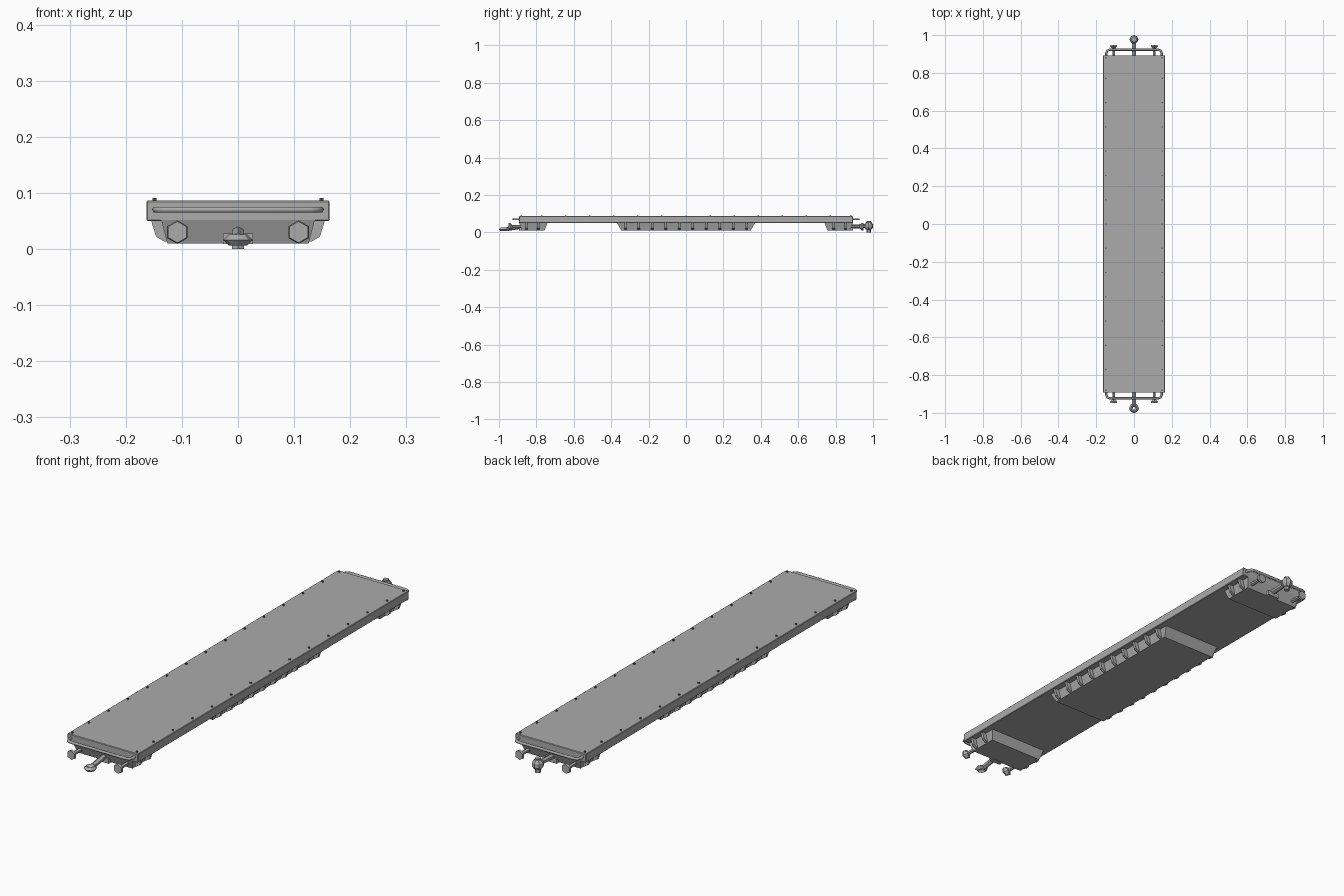
import bpy, bmesh, math
from mathutils import Vector

if "Cube" in bpy.data.objects:
    bpy.data.objects.remove(bpy.data.objects["Cube"])


def material(name, v):
    m = bpy.data.materials.new(name)
    m.diffuse_color = (v, v, v, 1)
    m.use_nodes = True
    m.node_tree.nodes["Principled BSDF"].inputs["Base Color"].default_value = m.diffuse_color
    return m


GREY = material("mid_grey", 0.41)
DARK = material("dark_grey", 0.12)


def finish(name, bm, mat=GREY):
    bmesh.ops.recalc_face_normals(bm, faces=bm.faces[:])
    me = bpy.data.meshes.new(name)
    bm.to_mesh(me)
    bm.free()
    me.materials.append(mat)
    ob = bpy.data.objects.new(name, me)
    bpy.context.collection.objects.link(ob)
    return ob


def block(name, y0, y1, z0, z1, x_top, x_bot, slope=0.0):
    """Box tapered towards its bottom in x and y."""
    bm = bmesh.new()
    low = [bm.verts.new((sx * x_bot, y, z0)) for sx, y in
           ((-1, y0 + slope), (1, y0 + slope), (1, y1 - slope), (-1, y1 - slope))]
    top = [bm.verts.new((sx * x_top, y, z1)) for sx, y in
           ((-1, y0), (1, y0), (1, y1), (-1, y1))]
    bm.faces.new(low)
    bm.faces.new(top)
    for i in range(4):
        j = (i + 1) % 4
        bm.faces.new((low[i], low[j], top[j], top[i]))
    return finish(name, bm)


def rod(name, a, b, r1, r2=None, sides=6):
    """Straight or tapered prism between two points."""
    a, b = Vector(a), Vector(b)
    bm = bmesh.new()
    bmesh.ops.create_cone(bm, cap_ends=True, segments=sides, radius1=r1,
                          radius2=r1 if r2 is None else r2, depth=(b - a).length)
    ob = finish(name, bm)
    ob.rotation_mode = 'QUATERNION'
    ob.rotation_quaternion = (b - a).to_track_quat('Z', 'Y')
    ob.location = (a + b) / 2
    return ob


def ribs(name, positions):
    """Angled brackets on both sides of the underbody."""
    prof = [(0.12, 0.051), (0.155, 0.051), (0.146, 0.022), (0.131, 0.013), (0.12, 0.013)]
    bm = bmesh.new()
    for y in positions:
        for sx in (-1, 1):
            a, b = ([bm.verts.new((sx * x, y + d, z)) for x, z in prof] for d in (-0.006, 0.006))
            bm.faces.new(a)
            bm.faces.new(b)
            for i in range(len(prof)):
                j = (i + 1) % len(prof)
                bm.faces.new((a[i], a[j], b[j], b[i]))
    return finish(name, bm)


# Deck with slightly softened edges
deck = block("deck", -0.893, 0.893, 0.05, 0.086, 0.163, 0.163)
bev = deck.modifiers.new("edge", 'BEVEL')
bev.width, bev.segments = 0.002, 1

# Studs along both deck edges
bm = bmesh.new()
for i in range(-7, 8):
    y = max(-0.88, min(0.88, i * 0.1285))
    for x in (-0.149, 0.149):
        ret = bmesh.ops.create_cone(bm, cap_ends=True, segments=6, radius1=0.004,
                                    radius2=0.004, depth=0.008)
        bmesh.ops.translate(bm, verts=ret['verts'], vec=(x, y, 0.087))
finish("deck_studs", bm, DARK)

# Underbody: long centre box and two end boxes
block("centre_underbody", -0.37, 0.37, 0.01, 0.052, 0.137, 0.126, 0.024)
ribs("centre_ribs", [-0.324 + i * 0.072 for i in range(10)])
for s, end in ((-1, "front"), (1, "rear")):
    y0, y1 = sorted((s * 0.74, s * 0.893))
    block(end + "_underbody", y0, y1, 0.01, 0.052, 0.137, 0.126, 0.016)
    ribs(end + "_ribs", [s * 0.79, s * 0.853])

    # Buffers
    for x in (-0.108, 0.108):
        side = "left" if x < 0 else "right"
        rod(f"{end}_{side}_buffer_shaft", (x, s * 0.87, 0.03), (x, s * 0.935, 0.03), 0.008)
        rod(f"{end}_{side}_buffer_flare", (x, s * 0.928, 0.03), (x, s * 0.94, 0.03), 0.008, 0.021)
        rod(f"{end}_{side}_buffer_head", (x, s * 0.94, 0.03), (x, s * 0.948, 0.03), 0.021, 0.019)

    # Bent handrail
    cu = bpy.data.curves.new(end + "_handrail", 'CURVE')
    cu.dimensions = '3D'
    cu.bevel_depth, cu.bevel_resolution = 0.006, 1
    cu.use_fill_caps = True
    cu.materials.append(GREY)
    half = [(0.147, 0.885), (0.147, 0.905), (0.141, 0.918), (0.128, 0.923)]
    pts = half + [(-x, y) for x, y in reversed(half)]
    sp = cu.splines.new('POLY')
    sp.points.add(len(pts) - 1)
    for p, (x, y) in zip(sp.points, pts):
        p.co = (x, s * y, 0.07, 1)
    bpy.context.collection.objects.link(bpy.data.objects.new(end + "_handrail", cu))

    # Coupler mounting
    y0, y1 = sorted((s * 0.87, s * 0.892))
    block(end + "_coupler_mount", y0, y1, 0.009, 0.028, 0.027, 0.027)

# Front drawbar with ring
rod("front_drawbar", (0, -0.88, 0.03), (0, -0.957, 0.018), 0.011)
bpy.ops.mesh.primitive_torus_add(major_segments=8, minor_segments=4, major_radius=0.0165,
                                 minor_radius=0.0095, location=(0, -0.975, 0.016))
bpy.context.object.name = "front_coupler_ring"
bpy.context.object.data.materials.append(GREY)

# Rear drawbar with ball and pin
rod("rear_drawbar", (0, 0.88, 0.03), (0, 0.965, 0.034), 0.011)
bm = bmesh.new()
bmesh.ops.create_uvsphere(bm, u_segments=8, v_segments=5, radius=0.0245)
finish("rear_coupler_ball", bm).location = (0, 0.977, 0.034)
rod("rear_coupler_pin", (0, 0.977, 0.0), (0, 0.977, 0.06), 0.012)
